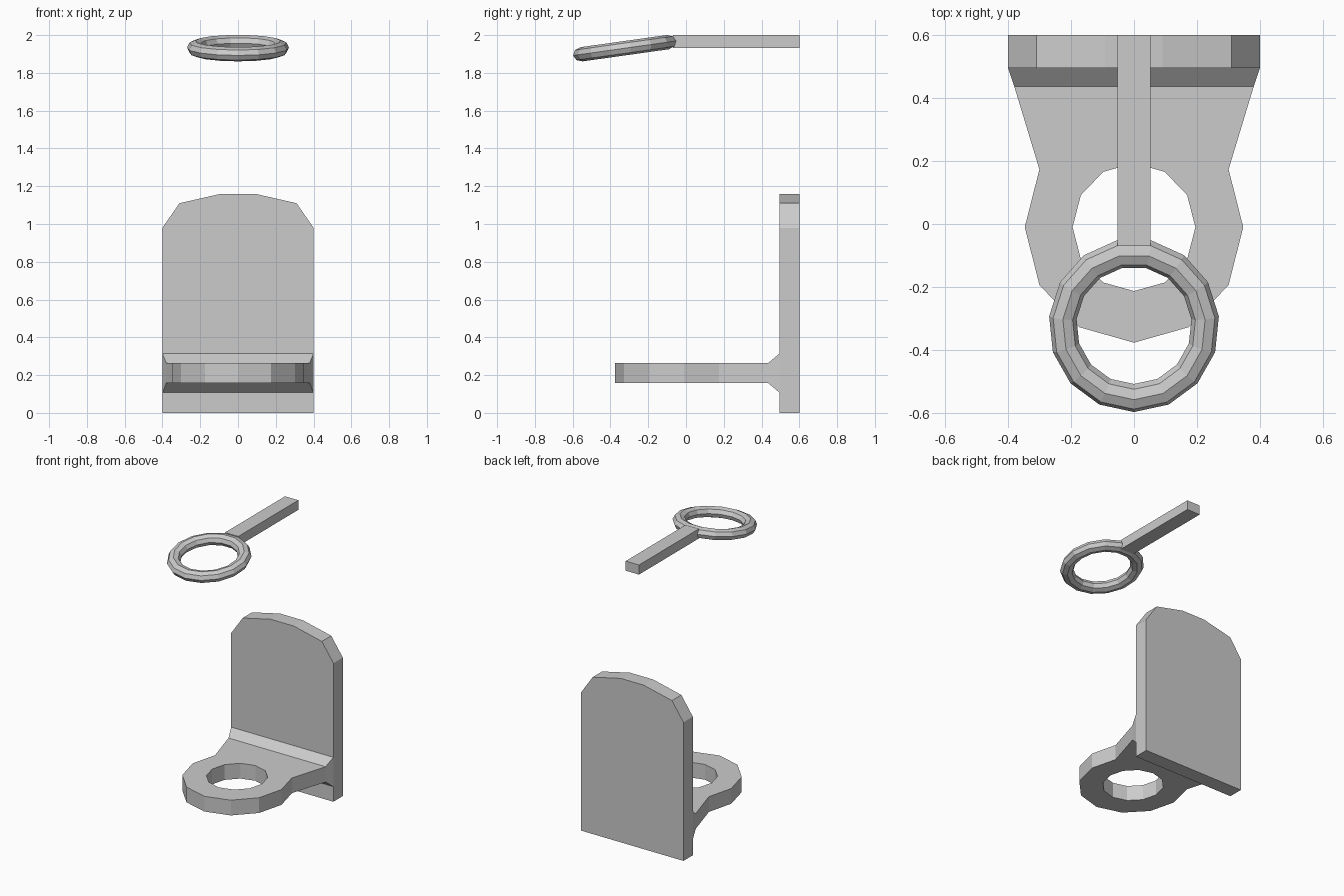
import bpy, bmesh
from math import cos, sin, pi, radians
from mathutils import Matrix, Vector

old = bpy.data.objects.get("Cube")
if old:
    bpy.data.objects.remove(old, do_unlink=True)

GREY = (0.6, 0.6, 0.6, 1)
grey = bpy.data.materials.new("light grey")
grey.use_nodes = True
grey.diffuse_color = GREY
grey.node_tree.nodes["Principled BSDF"].inputs["Base Color"].default_value = GREY


def finish(bm, name):
    bmesh.ops.recalc_face_normals(bm, faces=bm.faces[:])
    mesh = bpy.data.meshes.new(name)
    bm.to_mesh(mesh)
    bm.free()
    mesh.materials.append(grey)
    obj = bpy.data.objects.new(name, mesh)
    bpy.context.collection.objects.link(obj)
    return obj


def extrude(bm, faces, offset):
    """Extrude faces into a solid and return the new vertices."""
    new = bmesh.ops.extrude_face_region(bm, geom=faces)["geom"]
    verts = [g for g in new if isinstance(g, bmesh.types.BMVert)]
    bmesh.ops.translate(bm, verts=verts, vec=offset)
    return verts


# Upright back plate with a faceted top
half = [(0.40, 0), (0.40, 0.98), (0.31, 1.11), (0.09, 1.16)]
outline = half + [(-x, z) for x, z in reversed(half)]
bm = bmesh.new()
plate = bm.faces.new([bm.verts.new((x, 0.495, z)) for x, z in outline])
extrude(bm, [plate], (0, 0.105, 0))
finish(bm, "back_plate")

# Ring bracket: twelve-sided eye, tapered neck and flared root
SIDES = 12
bm = bmesh.new()


def loop(rx, ry):
    return [bm.verts.new((rx * cos(2 * pi * i / SIDES), ry * sin(2 * pi * i / SIDES) - 0.01, 0.157))
            for i in range(SIDES)]


outer, inner = loop(0.347, 0.367), loop(0.195, 0.203)
faces = []
for i in range(SIDES):
    j = (i + 1) % SIDES
    faces.append(bm.faces.new((outer[i], outer[j], inner[j], inner[i])))
root = [bm.verts.new((x, 0.436, 0.157)) for x in (0.38, -0.38)]
faces.append(bm.faces.new([outer[1]] + root + outer[5:1:-1]))
extrude(bm, faces, (0, 0, 0.108))
bm.faces.ensure_lookup_table()
rear = next(f for f in bm.faces if all(v.co.y > 0.43 for v in f.verts))
for v in extrude(bm, [rear], (0, 0.06, 0)):
    v.co.x *= 0.40 / 0.38
    v.co.z = 0.315 if v.co.z > 0.2 else 0.106
bmesh.ops.delete(bm, geom=[f for f in bm.faces if all(abs(v.co.y - 0.436) < 0.001 for v in f.verts)],
                 context="FACES_ONLY")
finish(bm, "ring_bracket")

# Tilted eye ring at the end of the bar
SEGMENTS, TUBE = 15, 8
bm = bmesh.new()
rings = []
for i in range(SEGMENTS):
    a = 2 * pi * i / SEGMENTS
    ring = []
    for k in range(TUBE):
        t = 2 * pi * k / TUBE
        r = 0.233 + 0.045 * cos(t)
        ring.append(bm.verts.new((0.975 * r * sin(a), -r * cos(a), 0.038 * sin(t))))
    rings.append(ring)
for i in range(SEGMENTS):
    a, b = rings[i], rings[(i + 1) % SEGMENTS]
    for k in range(TUBE):
        n = (k + 1) % TUBE
        bm.faces.new((a[k], b[k], b[n], a[n]))
bm.transform(Matrix.Translation((0, -0.322, 1.931)) @ Matrix.Rotation(radians(8), 4, "X"))
finish(bm, "eye_ring")

# Straight bar running back from the ring
bm = bmesh.new()
bmesh.ops.create_cube(bm, size=1)
bm.transform(Matrix.Translation((0, 0.265, 1.966)) @ Matrix.Diagonal(Vector((0.104, 0.67, 0.068, 1))))
finish(bm, "bar")
